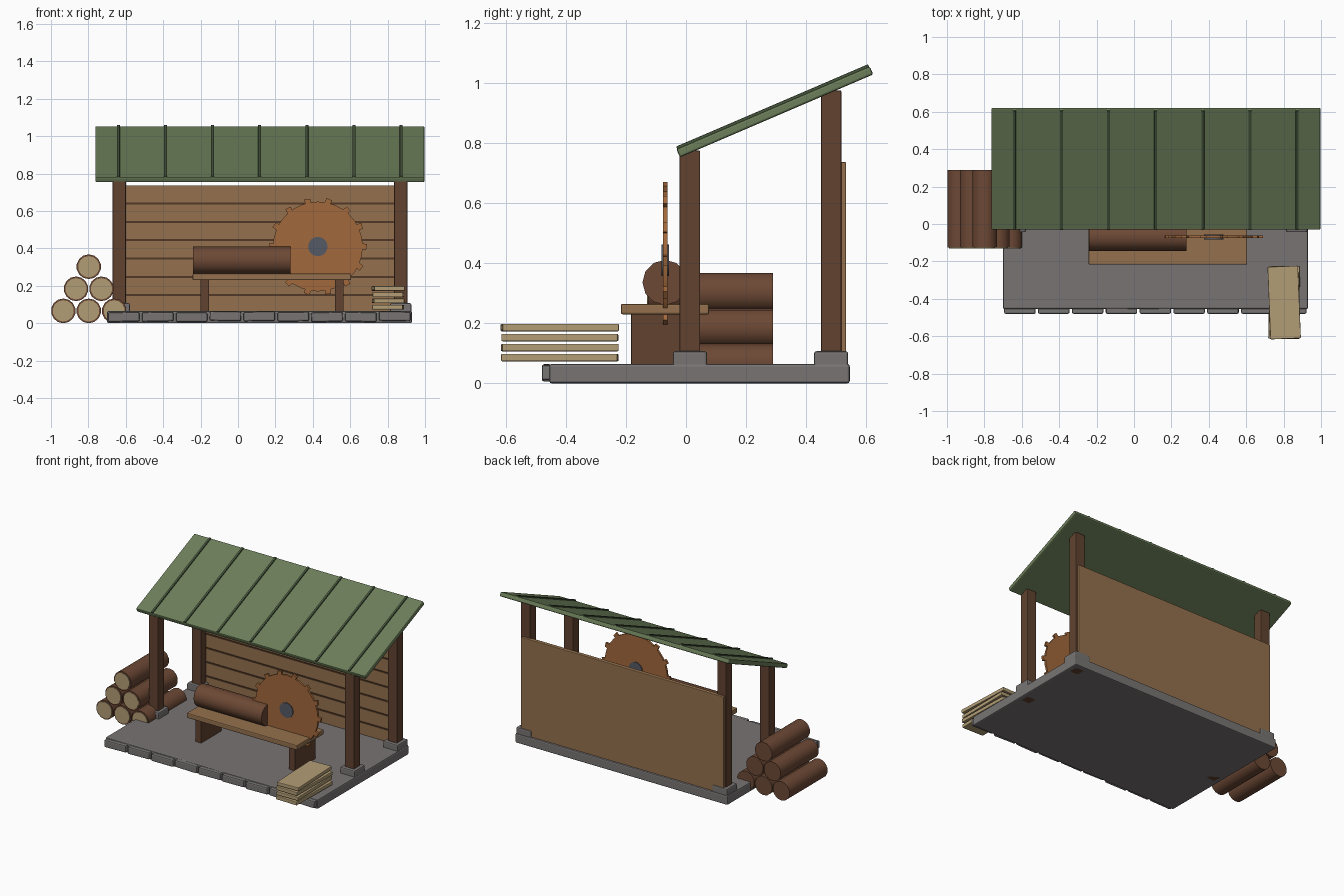
import bpy, bmesh, math, random
from mathutils import Matrix, Vector

if "Cube" in bpy.data.objects:
    bpy.data.objects.remove(bpy.data.objects["Cube"])

random.seed(4)


def material(name, rgb):
    m = bpy.data.materials.new(name)
    m.diffuse_color = (*rgb, 1)
    m.use_nodes = True
    m.node_tree.nodes["Principled BSDF"].inputs["Base Color"].default_value = m.diffuse_color
    return m


STONE = material("stone", (0.19, 0.175, 0.175))
DARK = material("dark_wood", (0.12, 0.055, 0.03))
BARK = material("bark", (0.15, 0.065, 0.035))
SEAM = material("seam", (0.08, 0.04, 0.02))
WALL = material("board_wood", (0.30, 0.165, 0.075))
CUT = material("cut_wood", (0.45, 0.34, 0.18))
ROOF = material("roof_green", (0.15, 0.21, 0.10))
RIB = material("roof_rib", (0.06, 0.09, 0.045))
RUST = material("rust", (0.36, 0.14, 0.045))
HUB = material("hub_steel", (0.09, 0.10, 0.13))


def finish(name, bm, mat, matrix=Matrix(), bevel=0, smooth=False):
    bm.normal_update()
    me = bpy.data.meshes.new(name)
    bm.to_mesh(me)
    bm.free()
    me.materials.append(mat)
    ob = bpy.data.objects.new(name, me)
    bpy.context.collection.objects.link(ob)
    ob.matrix_world = matrix
    if bevel:
        b = ob.modifiers.new("bevel", 'BEVEL')
        b.width, b.segments = bevel, 2
    if smooth:
        bpy.ops.object.select_all(action='DESELECT')
        ob.select_set(True)
        bpy.context.view_layer.objects.active = ob
        bpy.ops.object.shade_smooth_by_angle(angle=math.radians(40))
    return ob


def box(name, center, size, mat, bevel=0, rot=Matrix()):
    bm = bmesh.new()
    bmesh.ops.create_cube(bm, size=1)
    bmesh.ops.scale(bm, vec=size, verts=bm.verts)
    return finish(name, bm, mat, Matrix.Translation(center) @ rot, bevel)


def span(name, x, y, z, mat, bevel=0):
    lo, hi = Vector((x[0], y[0], z[0])), Vector((x[1], y[1], z[1]))
    return box(name, (lo + hi) / 2, hi - lo, mat, bevel)


def cylinder(name, center, r, length, axis, mat, sides=14):
    bm = bmesh.new()
    bmesh.ops.create_cone(bm, cap_ends=True, segments=sides, radius1=r, radius2=r, depth=length)
    rot = Matrix.Rotation(math.pi / 2, 4, 'Y' if axis == 'X' else 'X')
    return finish(name, bm, mat, Matrix.Translation(center) @ rot, smooth=True)


# Stone floor with a row of loose edging stones
span("floor_slab", (-0.70, 0.93), (-0.455, 0.545), (0, 0.065), STONE, 0.008)
for i in range(9):
    box(f"edging_stone_{i}", (-0.61 + i * 0.181, -0.463, 0.034 + random.uniform(-0.002, 0.004)),
        (0.168, 0.034, 0.05), STONE, 0.008,
        Matrix.Rotation(random.uniform(-0.03, 0.03), 4, 'Y'))

# Posts on stone feet
for side, x in (("left", -0.635), ("right", 0.87)):
    for end, y, top in (("front", 0.013, 0.775), ("back", 0.483, 0.975)):
        span(f"{end}_{side}_post", (x - 0.035, x + 0.035), (y - 0.034, y + 0.034), (0, top), DARK, 0.004)
        span(f"{end}_{side}_post_foot", (x - 0.057, x + 0.057), (y - 0.057, y + 0.057),
             (0.05, 0.107), STONE, 0.008)

# Back wall with board seams on the inside
span("back_wall", (-0.66, 0.895), (0.505, 0.533), (0.062, 0.737), WALL, 0.004)
for i in range(6):
    z = 0.15 + i * 0.098
    span(f"wall_seam_{i}", (-0.62, 0.855), (0.500, 0.508), (z - 0.005, z + 0.005), SEAM)

# Sloped roof with raised ribs
tilt = Matrix.Rotation(math.atan(0.429), 4, 'X')
roof_c = Vector((0.117, 0.2955, 0.904))
box("roof", roof_c, (1.76, 0.70, 0.03), ROOF, 0.007, tilt)
for i in range(7):
    offset = tilt @ Vector((-0.757 + i * 0.252, 0, 0.013))
    box(f"roof_rib_{i}", roof_c + offset, (0.016, 0.695, 0.02), RIB, 0.003, tilt)

# Saw bench and the log lying on it
span("bench_top", (-0.243, 0.605), (-0.217, 0.077), (0.230, 0.265), WALL, 0.006)
for side, x in (("left", -0.178), ("right", 0.542)):
    span(f"bench_{side}_leg", (x - 0.023, x + 0.023), (-0.183, 0.043), (0.06, 0.235), DARK, 0.003)
cylinder("bench_log", (0.02, -0.07, 0.336), 0.075, 0.52, 'X', BARK, 12)

# Toothed circular blade and hub
saw = Vector((0.427, -0.069, 0.41))
cylinder("saw_blade", saw, 0.24, 0.014, 'Y', RUST, 32)
for i in range(14):
    spin = Matrix.Rotation(i * math.tau / 14, 4, 'Y')
    box(f"saw_tooth_{i}", saw + spin @ Vector((0.243, 0, 0)), (0.036, 0.014, 0.032),
        RUST, 0, spin @ Matrix.Rotation(0.2, 4, 'Y'))
cylinder("saw_hub", saw, 0.052, 0.026, 'Y', HUB, 16)

# Log pile, light cut faces to the front
for row, z in enumerate((0.066, 0.184, 0.302)):
    for i in range(3 - row):
        x = -0.934 + row * 0.068 + i * 0.136
        cylinder(f"pile_log_{row}_{i}", (x, 0.082, z), 0.066, 0.416, 'Y', BARK)
        cylinder(f"pile_log_face_{row}_{i}", (x, -0.126, z), 0.057, 0.008, 'Y', CUT)

# Stack of sawn planks
for i, turn in enumerate((-0.02, 0.025, -0.01, 0.04)):
    box(f"sawn_plank_{i}", (0.803, -0.42, 0.086 + i * 0.0333), (0.163, 0.388, 0.025),
        CUT, 0.004, Matrix.Rotation(turn, 4, 'Z'))
